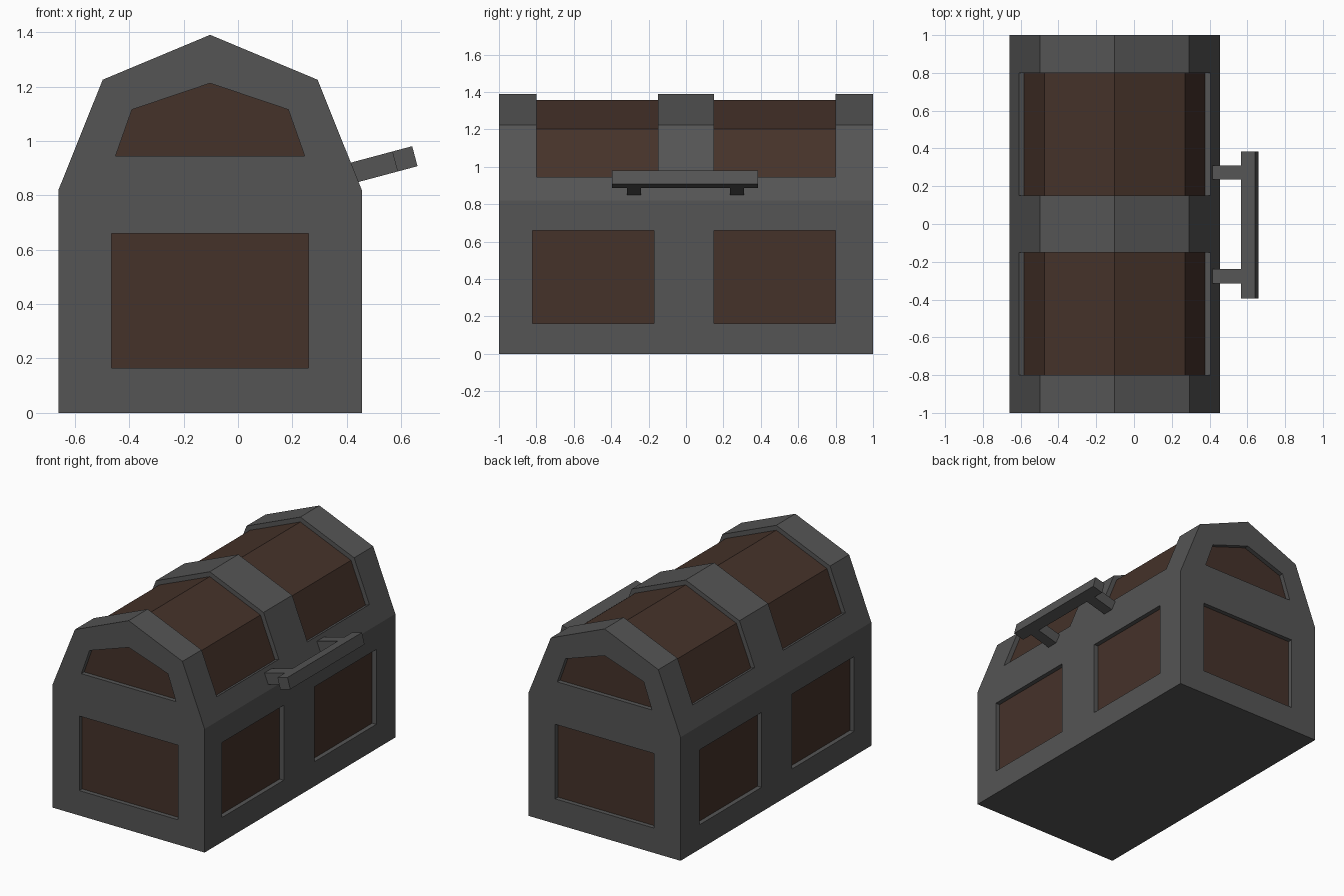
import bpy, bmesh, math
from mathutils import Vector, Matrix

if "Cube" in bpy.data.objects:
    bpy.data.objects.remove(bpy.data.objects["Cube"])

CX = -0.1025      # centre line of the chest in x
DEPTH = 0.03      # recess depth of the wood panels


def material(name, rgb):
    m = bpy.data.materials.new(name)
    m.diffuse_color = (*rgb, 1)
    m.use_nodes = True
    m.node_tree.nodes["Principled BSDF"].inputs["Base Color"].default_value = m.diffuse_color
    return m


metal = material("dark_metal", (0.09, 0.09, 0.09))
wood = material("brown_wood", (0.06, 0.032, 0.023))


def finish(bm, name):
    bmesh.ops.recalc_face_normals(bm, faces=bm.faces[:])
    mesh = bpy.data.meshes.new(name)
    bm.to_mesh(mesh)
    bm.free()
    mesh.materials.append(metal)
    mesh.materials.append(wood)
    obj = bpy.data.objects.new(name, mesh)
    bpy.context.collection.objects.link(obj)
    return obj


def mirrored(half):
    """Full outline from half-width points, listed right side bottom to top."""
    left = [(-x, z) for x, z in reversed(half) if x > 0]
    return [(CX + x, z) for x, z in half + left]


def panelled_shell(name, outline, end_opening, bays, z_range):
    """Prism along y with a recessed panel at each end and recessed side bays."""
    bm = bmesh.new()
    n = len(outline)

    def ring(points, y):
        return [bm.verts.new((x, y, z)) for x, z in points]

    def bridge(a, b):
        return [bm.faces.new((a[i], a[(i + 1) % n], b[(i + 1) % n], b[i])) for i in range(n)]

    # Long sides, end frames, end recesses and end panels
    ends = {s: ring(outline, s) for s in (-1, 1)}
    bridge(ends[-1], ends[1])
    for s, outer in ends.items():
        rim = ring(end_opening, s)
        floor = ring(end_opening, s * (1 - DEPTH))
        bridge(outer, rim)
        bridge(rim, floor)
        bm.faces.new(floor).material_index = 1
    bmesh.ops.recalc_face_normals(bm, faces=bm.faces[:])

    def side_faces():
        return [f for f in bm.faces
                if abs(f.normal.y) < 0.1 and abs(f.calc_center_median().y) < 0.95]

    def in_bay(f):
        return any(a < f.calc_center_median().y < b for a, b in bays)

    def cut(faces, co, no):
        geom = set(faces)
        for f in faces:
            geom.update(f.edges)
            geom.update(f.verts)
        bmesh.ops.bisect_plane(bm, geom=list(geom), plane_co=co, plane_no=no)
        bm.normal_update()

    # Score the openings into the long sides
    for y in (y for bay in bays for y in bay):
        cut(side_faces(), (0, y, 0), (0, 1, 0))
    for z in z_range:
        cut([f for f in side_faces() if in_bay(f)], (0, 0, z), (0, 0, 1))

    # Sink the wood panels by an even offset
    panels = [f for f in side_faces() if in_bay(f)
              and z_range[0] < f.calc_center_median().z < z_range[-1 if len(z_range) > 1 else 0] + (9 if len(z_range) == 1 else 0)]
    new = bmesh.ops.extrude_face_region(bm, geom=panels)["geom"]
    old = [f for f in panels if f.is_valid]
    if old:
        bmesh.ops.delete(bm, geom=old, context='FACES')
    bm.normal_update()
    floors = {g for g in new if isinstance(g, bmesh.types.BMFace)}
    shift = {}
    for f in floors:
        f.material_index = 1
        for v in f.verts:
            normals = [g.normal.copy() for g in v.link_faces if g in floors]
            a, b = normals[0], normals[-1]
            shift[v] = -(a + b) * DEPTH / (1 + a.dot(b))
    for v, offset in shift.items():
        v.co += offset
    return finish(bm, name)


# Chest body
panelled_shell("chest_body",
               mirrored([(0.5575, 0), (0.5575, 0.82)]),
               mirrored([(0.3625, 0.165), (0.3625, 0.66)]),
               [(-0.82, -0.17), (0.15, 0.8)], (0.163, 0.66))

# Faceted lid
panelled_shell("chest_lid",
               mirrored([(0.5575, 0.82), (0.395, 1.225), (0, 1.39)]),
               mirrored([(0.3475, 0.945), (0.2875, 1.115), (0, 1.212)]),
               [(-0.8, -0.15), (0.15, 0.8)], (0.945,))

# Tilted handle: grip bar on two posts
TILT = math.radians(15)
AXIS = Vector((math.cos(TILT), 0, math.sin(TILT)))
GRIP = Vector((0.6135, -0.005, 0.934))
T = 0.076


def handle_box(name, center, size):
    bm = bmesh.new()
    bmesh.ops.create_cube(bm, size=1, matrix=Matrix.Translation(center)
                          @ Matrix.Rotation(-TILT, 4, 'Y') @ Matrix.Diagonal((*size, 1)))
    return finish(bm, name)


handle_box("handle_grip", GRIP, (T, 0.78, T))
POST = 0.17
for side, y in (("front", -0.2775), ("back", 0.2725)):
    center = GRIP - AXIS * (T + POST) / 2
    center.y = y
    handle_box("handle_post_" + side, center, (POST, T, T))
